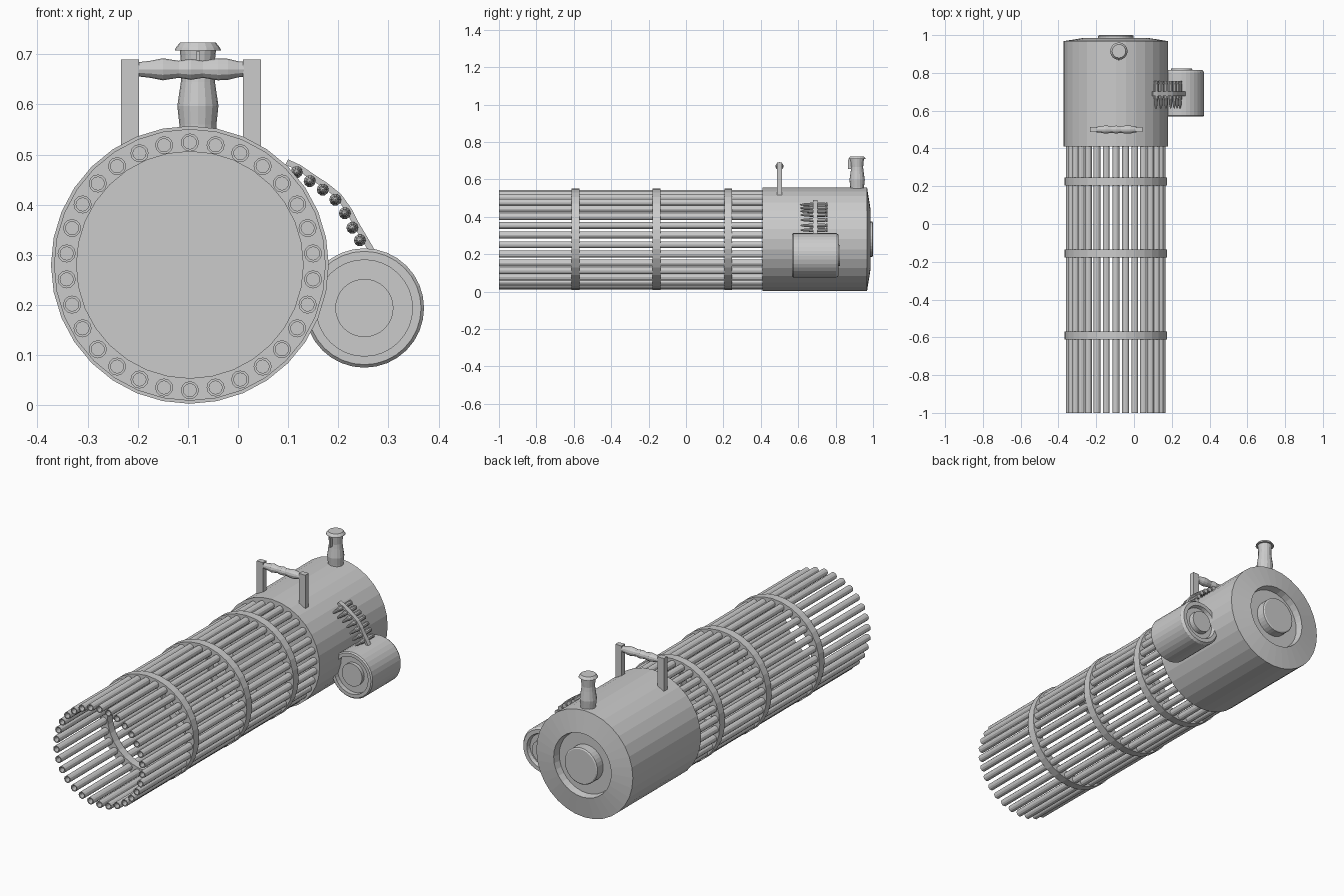
import bpy, bmesh, math
from mathutils import Vector

CX, CZ = -0.096, 0.28        # axis of the main body
AX_Y, AX_Z, AX_X = (0, 1, 0), (0, 0, 1), (1, 0, 0)


def finish(name, bm):
    bmesh.ops.remove_doubles(bm, verts=bm.verts, dist=1e-6)
    bmesh.ops.recalc_face_normals(bm, faces=bm.faces)
    me = bpy.data.meshes.new(name)
    bm.to_mesh(me)
    bm.free()
    ob = bpy.data.objects.new(name, me)
    bpy.context.collection.objects.link(ob)
    return ob


def lathe(name, prof, n, loc, axis, closed=False):
    """Spin (radius, distance along axis) points around an axis through loc."""
    bm = bmesh.new()
    q = Vector(axis).to_track_quat('Z', 'Y')
    rows = []
    for r, t in prof:
        ring = []
        for i in range(n):
            a = 2 * math.pi * i / n
            p = q @ Vector((r * math.cos(a), r * math.sin(a), t))
            ring.append(bm.verts.new(p + Vector(loc)))
        rows.append(ring)
    pairs = list(zip(rows, rows[1:]))
    if closed:
        pairs.append((rows[-1], rows[0]))
    for a, b in pairs:
        for i in range(n):
            j = (i + 1) % n
            bm.faces.new((a[i], a[j], b[j], b[i]))
    return finish(name, bm)


def box(name, lo, hi):
    bm = bmesh.new()
    bmesh.ops.create_cube(bm, size=1)
    for v in bm.verts:
        v.co = [(l + h) / 2 + c * (h - l) for l, h, c in zip(lo, hi, v.co)]
    return finish(name, bm)


# Main housing with sloped rear, recess and centre knob
lathe("housing", [(0, 0.41), (0.277, 0.41), (0.277, 0.968), (0.165, 0.986),
                  (0.158, 0.95), (0.094, 0.95), (0.094, 0.996), (0.088, 1.0), (0, 1.0)],
      32, (CX, 0, CZ), AX_Y)

# Ring of hollow barrels
for i in range(30):
    a = math.pi / 2 + i * math.tau / 30
    lathe(f"barrel_{i:02d}", [(0.018, -1.0), (0.018, 0.42), (0.013, 0.42), (0.013, -1.0)],
          12, (CX + 0.247 * math.cos(a), 0, CZ - 0.003 + 0.247 * math.sin(a)), AX_Y, True)

# Barrel clamping bands
for i, y in enumerate((-0.59, -0.157, 0.226)):
    lathe(f"band_{i}", [(0.271, y - 0.021), (0.271, y + 0.021),
                        (0.226, y + 0.021), (0.226, y - 0.021)],
          32, (CX, 0, CZ), AX_Y, True)

# Side ammo drum, recessed at the front, rounded at the rear
lathe("ammo_drum", [(0, 0.574), (0.058, 0.574), (0.058, 0.592), (0.096, 0.592), (0.096, 0.568),
                    (0.113, 0.568), (0.119, 0.574), (0.119, 0.803), (0.110, 0.816),
                    (0.090, 0.816), (0.084, 0.798), (0.058, 0.798), (0.056, 0.824), (0, 0.824)],
      32, (0.252, 0, 0.194), AX_Y)

# Cartridges along the feed path
path = [(0.093, 0.476), (0.117, 0.465), (0.143, 0.447), (0.169, 0.430),
        (0.194, 0.410), (0.213, 0.383), (0.228, 0.354), (0.243, 0.329), (0.258, 0.303)]
for i, (x, z) in enumerate(path[1:-1]):
    lathe(f"cartridge_{i}", [(0, 0.610), (0.004, 0.615), (0.008, 0.632), (0.009, 0.655),
                             (0.012, 0.668), (0.012, 0.742), (0.009, 0.744),
                             (0.009, 0.748), (0.012, 0.750), (0.012, 0.756), (0, 0.756)],
          10, (x, 0, z), AX_Y)

# Feed belt strip on the outer side of the cartridges
bm = bmesh.new()
rows = []
for i, p in enumerate(path):
    a, b = path[max(i - 1, 0)], path[min(i + 1, len(path) - 1)]
    d = Vector((b[0] - a[0], 0, b[1] - a[1])).normalized()
    nrm = Vector((-d.z, 0, d.x))
    c = Vector((p[0], 0.69, p[1]))
    rows.append([bm.verts.new(c + nrm * o + Vector((0, y, 0)))
                 for o, y in ((0.004, -0.012), (0.016, -0.012), (0.016, 0.012), (0.004, 0.012))])
for a, b in zip(rows, rows[1:]):
    for k in range(4):
        m = (k + 1) % 4
        bm.faces.new((a[k], a[m], b[m], b[k]))
bm.faces.new(rows[0])
bm.faces.new(rows[-1])
finish("feed_belt", bm)

# Carry handle: two posts and a contoured grip
for side, x in (("left", -0.215), ("right", 0.028)):
    box(f"handle_post_{side}", (x - 0.018, 0.486, 0.49), (x + 0.018, 0.514, 0.69))
grip = [(0, -0.20), (0.014, -0.20), (0.017, -0.175), (0.022, -0.15), (0.017, -0.118),
        (0.021, -0.094), (0.017, -0.070), (0.022, -0.040), (0.021, -0.020),
        (0.016, 0.0), (0.015, 0.012), (0, 0.012)]
lathe("handle_grip", grip, 12, (0, 0.5, 0.67), AX_X)

# Rear control stick with flared cap and thumb trigger
lathe("control_stick", [(0, 0.53), (0.036, 0.53), (0.037, 0.56), (0.041, 0.597), (0.034, 0.645),
                        (0.032, 0.665), (0.036, 0.708), (0.046, 0.708), (0.044, 0.713),
                        (0.036, 0.723), (0, 0.723)], 16, (-0.08, 0.915, 0), AX_Z)
box("trigger", (-0.084, 0.866, 0.655), (-0.076, 0.89, 0.706))
